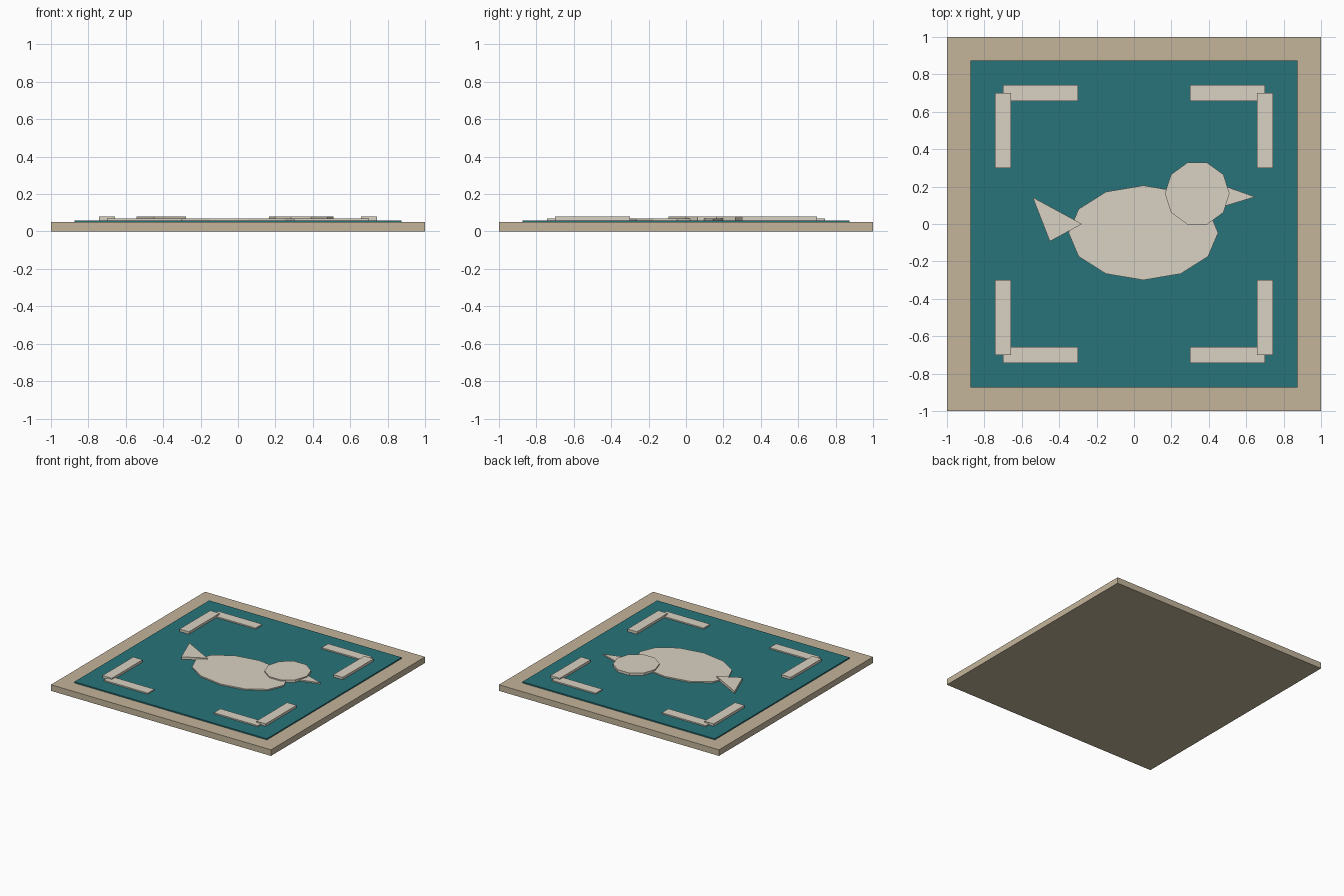
import bpy, bmesh
from math import cos, sin, tau

if "Cube" in bpy.data.objects:
    bpy.data.objects.remove(bpy.data.objects["Cube"])


def material(name, rgb):
    m = bpy.data.materials.new(name)
    m.diffuse_color = (*rgb, 1)
    m.use_nodes = True
    m.node_tree.nodes["Principled BSDF"].inputs["Base Color"].default_value = m.diffuse_color
    return m


SAND = material("sand", (0.55, 0.46, 0.33))
TEAL = material("teal", (0.021, 0.175, 0.197))
CREAM = material("cream", (0.70, 0.64, 0.54))


def slab(name, outline, z0, z1, mat):
    """Extrude a flat counter-clockwise outline from z0 to z1."""
    bm = bmesh.new()
    face = bm.faces.new([bm.verts.new((x, y, z0)) for x, y in outline])
    top = bmesh.ops.extrude_face_region(bm, geom=[face], use_keep_orig=True)["geom"]
    for v in top:
        if isinstance(v, bmesh.types.BMVert):
            v.co.z = z1
    bmesh.ops.recalc_face_normals(bm, faces=bm.faces)
    mesh = bpy.data.meshes.new(name)
    bm.to_mesh(mesh)
    bm.free()
    mesh.materials.append(mat)
    obj = bpy.data.objects.new(name, mesh)
    bpy.context.collection.objects.link(obj)
    return obj


def rect(x0, x1, y0, y1):
    return [(x0, y0), (x1, y0), (x1, y1), (x0, y1)]


def ngon(cx, cy, rx, ry, n):
    return [(cx + rx * cos(tau * i / n), cy + ry * sin(tau * i / n)) for i in range(n)]


# Tile base and raised coloured panel
slab("tile_base", rect(-1, 1, -1, 1), 0, 0.05, SAND)
slab("tile_panel", rect(-0.875, 0.875, -0.875, 0.875), 0.001, 0.06, TEAL)

# Bird: low layer (body, beak) and high layer (head, tail)
Z0, LOW, HIGH = 0.058, 0.07, 0.08
slab("bird_body", ngon(0.05, -0.047, 0.4, 0.253, 12), Z0, LOW, CREAM)
slab("bird_beak", [(0.45, 0.085), (0.648, 0.145), (0.45, 0.215)], Z0, LOW, CREAM)
slab("bird_head", ngon(0.338, 0.163, 0.173, 0.173, 10), Z0, HIGH, CREAM)
slab("bird_tail", [(-0.542, 0.143), (-0.45, -0.093), (-0.278, 0)], Z0, HIGH, CREAM)

# Corner brackets, one bar along each edge in every corner
for sx, h in ((-1, "left"), (1, "right")):
    for sy, v in ((-1, "front"), (1, "back")):
        wide = [(sx * x, sy * y) for x, y in rect(0.3, 0.7, 0.657, 0.742)]
        tall = [(sx * x, sy * y) for x, y in rect(0.657, 0.742, 0.3, 0.7)]
        slab(f"corner_bar_wide_{v}_{h}", wide, Z0, LOW, CREAM)
        slab(f"corner_bar_tall_{v}_{h}", tall, Z0, HIGH, CREAM)
